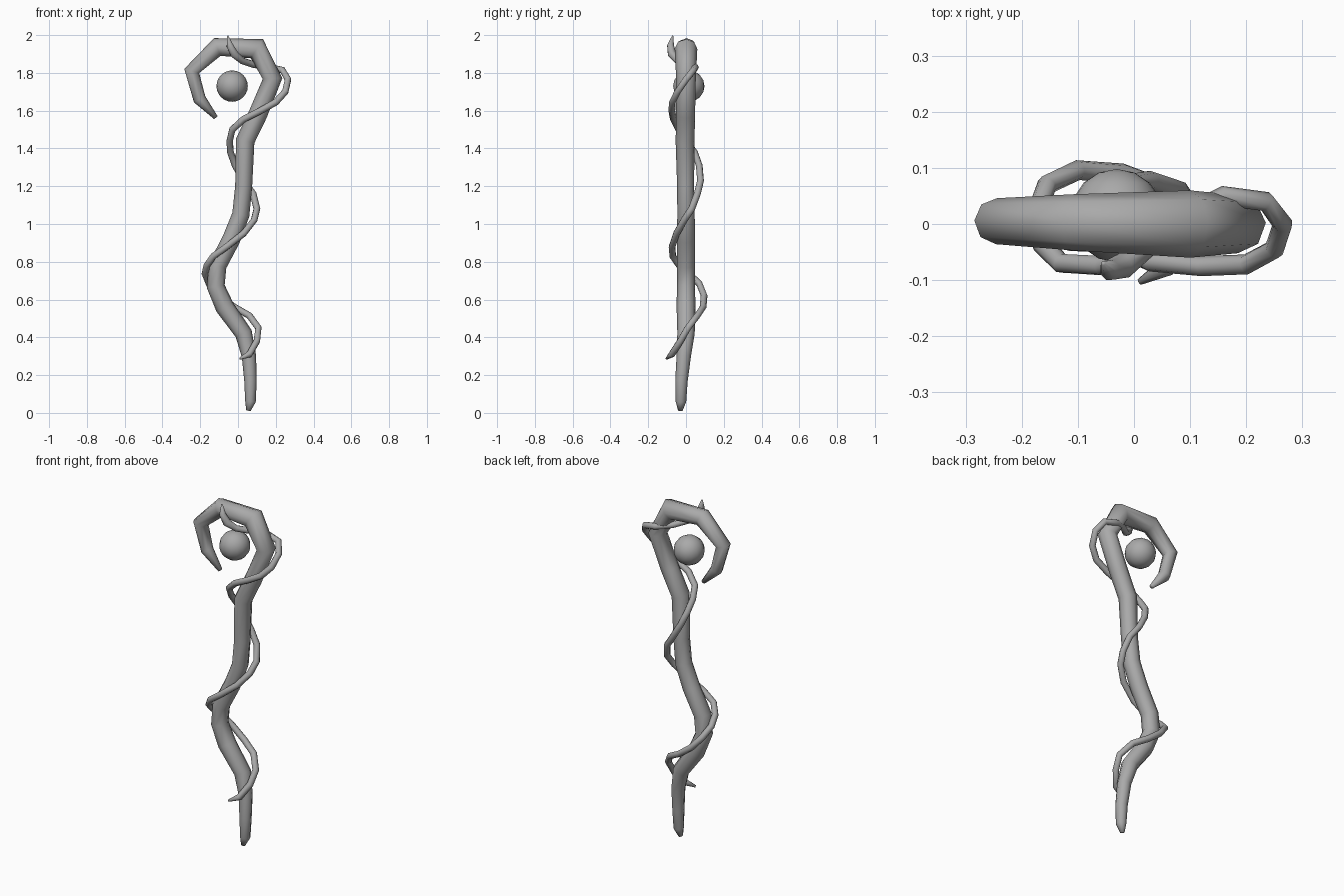
import bpy, bmesh, math
from mathutils import Vector

cube = bpy.data.objects.get("Cube")
if cube:
    bpy.data.objects.remove(cube, do_unlink=True)

grey = bpy.data.materials.new("plain_grey")
grey.use_nodes = True
colour = (0.4, 0.4, 0.4, 1)
grey.diffuse_color = colour
grey.node_tree.nodes["Principled BSDF"].inputs["Base Color"].default_value = colour


def finish(name, bm):
    bmesh.ops.recalc_face_normals(bm, faces=bm.faces)
    for f in bm.faces:
        f.smooth = True
    mesh = bpy.data.meshes.new(name)
    bm.to_mesh(mesh)
    bm.free()
    mesh.materials.append(grey)
    ob = bpy.data.objects.new(name, mesh)
    bpy.context.collection.objects.link(ob)
    return ob


def tube(name, path, sides=8):
    """Capped tube through (x, y, z, radius) points, without twist."""
    bm = bmesh.new()
    pts = [Vector(p[:3]) for p in path]
    side, rings = Vector((0, 1, 0)), []
    for i, p in enumerate(pts):
        d = Vector()
        if i:
            d += (p - pts[i - 1]).normalized()
        if i < len(pts) - 1:
            d += (pts[i + 1] - p).normalized()
        d.normalize()
        side = (side - d * side.dot(d)).normalized()
        other = d.cross(side)
        ring = []
        for k in range(sides):
            a = math.tau * k / sides
            ring.append(bm.verts.new(p + (side * math.cos(a) + other * math.sin(a)) * path[i][3]))
        rings.append(ring)
    for a, b in zip(rings, rings[1:]):
        for k in range(sides):
            n = (k + 1) % sides
            bm.faces.new((a[k], a[n], b[n], b[k]))
    bm.faces.new(rings[0])
    bm.faces.new(rings[-1])
    return finish(name, bm)


# Crooked shaft ending in an angular open hook
tube("staff_shaft", [
    (.055, -.03, .012, .012), (.066, -.027, .06, .028), (.066, -.024, .17, .033),
    (.058, -.012, .3, .038), (.03, 0, .42, .046), (-.07, 0, .56, .05),
    (-.118, 0, .67, .048), (-.108, 0, .78, .048), (-.035, 0, .92, .048),
    (.015, 0, 1.05, .046), (.03, -.002, 1.2, .045), (.038, -.005, 1.44, .05),
    (.105, -.002, 1.58, .05), (.183, 0, 1.77, .052), (.1, 0, 1.928, .06),
    (-.11, .003, 1.937, .05), (-.245, .005, 1.81, .041), (-.203, .005, 1.66, .034),
    (-.117, .005, 1.563, .012)])

# Vine winding around the shaft
R = .018
vine = [
    (.06, -.075, .31), (.1, -.03, .38), (.108, .01, .45), (.06, .06, .515),
    (-.02, .09, .56), (-.1, .096, .62), (-.155, .07, .685), (-.175, .015, .735),
    (-.165, -.035, .78), (-.13, -.07, .83), (-.06, -.074, .88), (.03, -.05, .95),
    (.085, -.01, 1.02), (.1, .03, 1.08), (.08, .06, 1.16), (.03, .077, 1.23),
    (-.015, .07, 1.31), (-.04, .045, 1.38), (-.044, 0, 1.44), (-.03, -.04, 1.5),
    (.03, -.067, 1.555), (.12, -.075, 1.6), (.2, -.072, 1.645), (.25, -.045, 1.7),
    (.265, 0, 1.765), (.235, .04, 1.815), (.16, .05, 1.83), (.08, .01, 1.845),
    (.02, -.045, 1.865)]
tube("climbing_vine", [(.01, -.103, .287, .006)] + [(*p, R) for p in vine]
     + [(-.02, -.075, 1.9, .023), (-.043, -.082, 1.945, .019), (-.055, -.07, 1.996, .004)])

# Floating orb, poles facing front and back
bm = bmesh.new()
bmesh.ops.create_uvsphere(bm, u_segments=24, v_segments=8, radius=.083)
orb = finish("orb", bm)
orb.rotation_euler.x = math.pi / 2
orb.location = (-.031, .015, 1.73)
